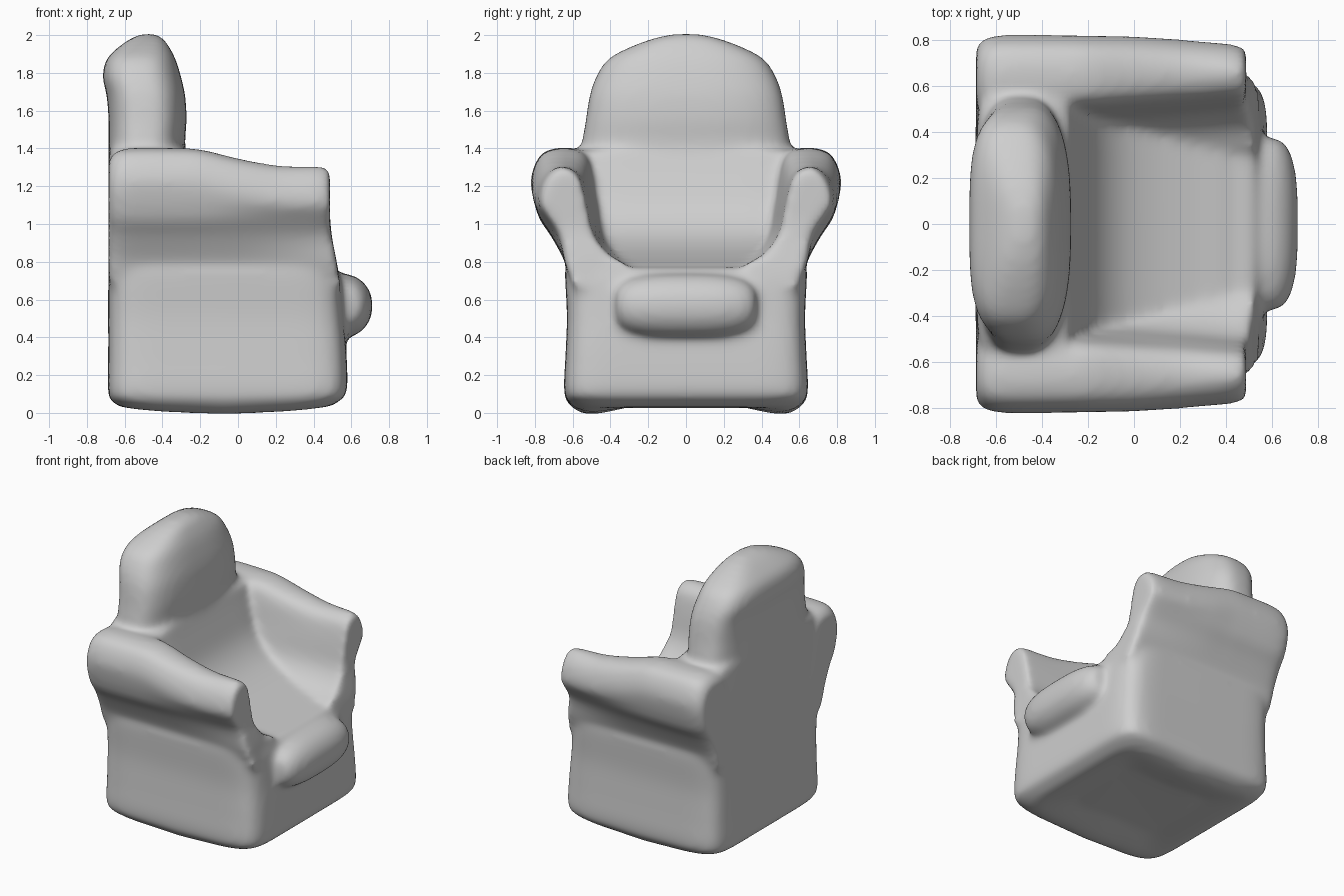
import bpy, bmesh, math
from mathutils import Vector

old = bpy.data.objects.get("Cube")
if old:
    bpy.data.objects.remove(old, do_unlink=True)

GREY = (0.62, 0.62, 0.62, 1)
fabric = bpy.data.materials.new("grey_fabric")
fabric.use_nodes = True
fabric.diffuse_color = GREY
fabric.node_tree.nodes["Principled BSDF"].inputs["Base Color"].default_value = GREY


def spline(rows, steps, cyclic=False):
    """Catmull-Rom interpolation through rows of numbers."""
    rows = [Vector(r) for r in rows]
    n = len(rows)
    pick = (lambda i: rows[i % n]) if cyclic else (lambda i: rows[max(0, min(n - 1, i))])
    out = []
    for i in range(n if cyclic else n - 1):
        a, b, c, d = (pick(i + k) for k in (-1, 0, 1, 2))
        for s in range(steps):
            t = s / steps
            out.append(b + (c - a) * (t / 2) + (a * 2 - b * 5 + c * 4 - d) * (t * t / 2)
                       + (b * 3 - a - c * 3 + d) * (t ** 3 / 2))
    return out if cyclic else out + [rows[-1]]


def loft(bm, rings):
    """Skin a closed solid over a list of point rings."""
    loops = [[bm.verts.new(p) for p in ring] for ring in rings]
    faces = [bm.faces.new(loops[0]), bm.faces.new(loops[-1])]
    for a, b in zip(loops, loops[1:]):
        for i in range(len(a)):
            j = (i + 1) % len(a)
            faces.append(bm.faces.new((a[i], a[j], b[j], b[i])))
    bmesh.ops.recalc_face_normals(bm, faces=faces)


def superellipse(front, back, count=64):
    """Unit ring whose front and back halves have their own squareness."""
    pts = []
    for i in range(count):
        c, s = math.cos(math.tau * i / count), math.sin(math.tau * i / count)
        power = front if c > 0 else back
        pts.append((math.copysign(abs(c) ** (2 / power), c), math.copysign(abs(s) ** (2 / power), s)))
    return pts


def upright(bm, rows, front, back):
    """Stack rounded rectangles given as height, back x, front x, half width."""
    rings = []
    for z, x0, x1, w in spline(rows, 4):
        rings.append([Vector(((x0 + x1) / 2 + (x1 - x0) / 2 * u, w * v, z))
                      for u, v in superellipse(front, back)])
    for ring in rings:
        for p in ring:
            if p.z < 0.1:  # sagging underside
                p.z += 0.045 * ((p.x + 0.08) / 0.6) ** 2 * (1 - max(p.z, 0) / 0.1)
    loft(bm, rings)


body = bmesh.new()

# Seat block
upright(body, [(0.03, -0.4, 0.28, 0.3), (-0.008, -0.6, 0.47, 0.51), (0.035, -0.67, 0.54, 0.61),
               (0.11, -0.688, 0.577, 0.645), (0.3, -0.687, 0.575, 0.638), (0.5, -0.687, 0.56, 0.63),
               (0.68, -0.687, 0.545, 0.638), (0.75, -0.685, 0.53, 0.64), (0.772, -0.68, 0.5, 0.63)], 9, 9)

# Lower backrest, sweeping down into a sloping seat
upright(body, [(0.7, -0.685, 0.5, 0.57), (0.775, -0.685, 0.43, 0.57), (0.82, -0.685, 0.25, 0.57),
               (0.88, -0.685, 0.07, 0.57), (0.96, -0.685, -0.07, 0.57), (1.08, -0.685, -0.17, 0.57),
               (1.25, -0.685, -0.235, 0.57), (1.39, -0.68, -0.28, 0.56)], 8, 8)

# Headrest
upright(body, [(1.2, -0.685, -0.26, 0.56), (1.42, -0.685, -0.28, 0.55), (1.55, -0.685, -0.272, 0.53),
               (1.68, -0.695, -0.28, 0.51), (1.78, -0.717, -0.302, 0.475), (1.87, -0.697, -0.33, 0.415),
               (1.93, -0.64, -0.36, 0.31), (1.98, -0.57, -0.395, 0.18), (2.006, -0.51, -0.44, 0.07)], 2.7, 3.4)


# Rolled arms, curving down into the seat
def arm_ring(x, outer, top, rear, inset, side):
    section = [(0.55, 0.62), (0.615, 0.72), (0.645, 0.81), (outer - 0.105, 0.94), (outer - 0.04, 1.04),
               (outer, top - 0.19), (outer - 0.025, top - 0.08), (outer - 0.08, top - 0.015),
               (0.645 - 0.025 * rear, top), (0.57 - 0.05 * rear, top - 0.045),
               (0.53 - 0.06 * rear, 1.13), (0.49 - 0.06 * rear, 0.95 + 0.03 * rear),
               (0.41 - 0.03 * rear, 0.84 + 0.06 * rear), (0.3, 0.77 + 0.06 * rear), (0.25, 0.66)]
    ring = []
    for y, z in spline(section, 3, True):
        y += (0.62 - y) * inset
        z += (1.1 - z) * inset
        lean = 0.055 * max(0, min(1, (0.98 - z) / 0.28)) if x > 0.4 else 0
        ring.append((x + lean, side * y, z))
    return ring


stations = [(-0.685, 0.8, 1.39, 1, 0.22), (-0.665, 0.81, 1.39, 1, 0.08), (-0.58, 0.82, 1.4, 1, 0),
            (-0.3, 0.82, 1.4, 1, 0), (-0.18, 0.818, 1.39, 0.9, 0), (0, 0.815, 1.346, 0.6, 0),
            (0.22, 0.8, 1.308, 0.3, 0), (0.43, 0.78, 1.304, 0, 0), (0.487, 0.77, 1.3, 0, 0.06)]
for side in (-1, 1):
    loft(body, [arm_ring(*s, side) for s in spline(stations, 4)])

# Front bolster, a rounded roll across the front
rolls = []
for i in range(1, 32):
    t = math.pi * i / 32
    y = -0.375 * math.copysign(abs(math.cos(t)) ** 0.75, math.cos(t))
    r = math.sin(t) ** 0.5
    rolls.append([(0.55 + 0.163 * r * u, y, 0.567 + 0.17 * r * v) for u, v in superellipse(2.1, 2.1, 40)])
loft(body, rolls)

# Blend the padded parts into one upholstered form
mesh = bpy.data.meshes.new("upholstered_armchair")
body.to_mesh(mesh)
body.free()
mesh.materials.append(fabric)
shell = bpy.data.objects.new("upholstered_armchair", mesh)
bpy.context.scene.collection.objects.link(shell)
remesh = shell.modifiers.new("blend", 'REMESH')
remesh.mode = 'VOXEL'
remesh.voxel_size = 0.02
remesh.use_smooth_shade = True
soften = shell.modifiers.new("soften", 'SMOOTH')
soften.factor = 0.5
soften.iterations = 16
